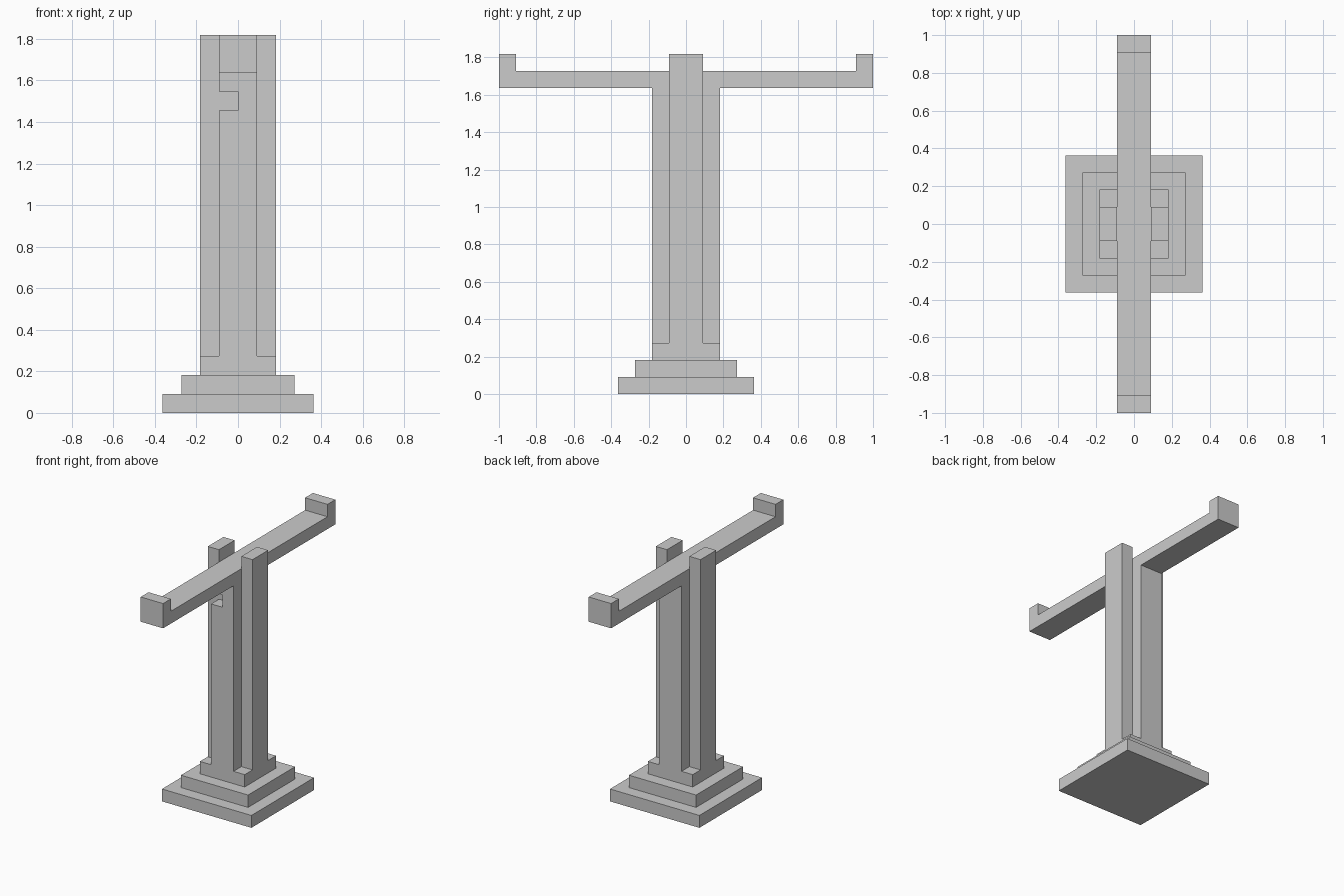
import bpy
import bmesh
from mathutils import Vector

if "Cube" in bpy.data.objects:
    bpy.data.objects.remove(bpy.data.objects["Cube"])

U = 1 / 11  # the whole model sits on this grid step

stone = bpy.data.materials.new("light grey stone")
stone.diffuse_color = (0.6, 0.6, 0.6, 1)
stone.use_nodes = True
stone.node_tree.nodes["Principled BSDF"].inputs["Base Color"].default_value = stone.diffuse_color


def finish(name, bm):
    bmesh.ops.recalc_face_normals(bm, faces=bm.faces)
    mesh = bpy.data.meshes.new(name)
    bm.to_mesh(mesh)
    bm.free()
    mesh.materials.append(stone)
    obj = bpy.data.objects.new(name, mesh)
    bpy.context.collection.objects.link(obj)
    return obj


def box(name, x, y, z):
    """Box from (min, max) ranges given in grid steps."""
    bm = bmesh.new()
    bmesh.ops.create_cube(bm, size=1)
    for v in bm.verts:
        v.co = Vector([((a + b) / 2 + c * (b - a)) * U
                       for c, (a, b) in zip(v.co, (x, y, z))])
    return finish(name, bm)


# Stepped base
for i, name in enumerate(("base_bottom_step", "base_middle_step", "base_top_step")):
    h = 4 - i
    box(name, (-h, h), (-h, h), (i, i + 1))

# Column core with a small notch in its front left edge
core = box("column_core", (-1, 1), (-2, 2), (3, 18))
cutter = box("notch_cutter", (-1.5, 0), (-2.5, -1), (16, 17))
cutter.hide_render = True
cutter.hide_viewport = True
cutter.display_type = 'WIRE'
notch = core.modifiers.new("notch", 'BOOLEAN')
notch.operation = 'DIFFERENCE'
notch.solver = 'EXACT'
notch.object = cutter

# Side posts that rise past the beam
box("left_post", (-2, -1), (-1, 1), (3, 20))
box("right_post", (1, 2), (-1, 1), (3, 20))

# Cross beam with upturned ends, a side profile extruded across x
profile = [(-11, 18), (11, 18), (11, 20), (10, 20),
           (10, 19), (-10, 19), (-10, 20), (-11, 20)]
bm = bmesh.new()
face = bm.faces.new([bm.verts.new((-U, y * U, z * U)) for y, z in profile])
ext = bmesh.ops.extrude_face_region(bm, geom=[face])
bmesh.ops.translate(bm, vec=(2 * U, 0, 0),
                    verts=[g for g in ext["geom"] if isinstance(g, bmesh.types.BMVert)])
finish("cross_beam", bm)
